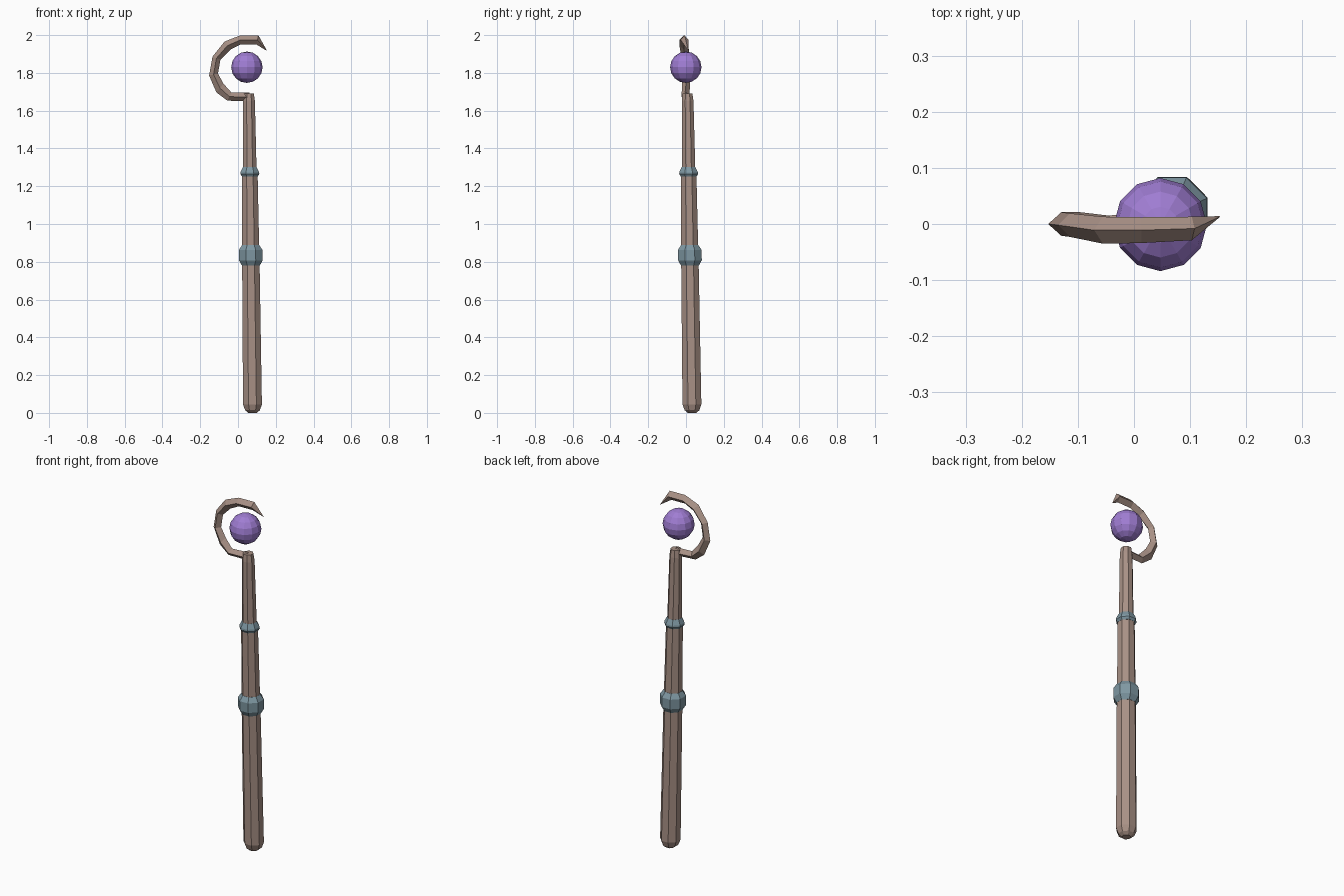
import bpy, bmesh
from math import pi, cos, sin
from mathutils import Vector

cube = bpy.data.objects.get("Cube")
if cube:
    bpy.data.objects.remove(cube, do_unlink=True)


def material(name, rgb):
    m = bpy.data.materials.new(name)
    m.use_nodes = True
    m.diffuse_color = (*rgb, 1)
    m.node_tree.nodes["Principled BSDF"].inputs["Base Color"].default_value = (*rgb, 1)
    return m


WOOD = material("brown wood", (0.39, 0.28, 0.235))
METAL = material("blue grey metal", (0.21, 0.31, 0.36))
GEM = material("purple crystal", (0.35, 0.205, 0.65))


def finish(bm, name, mat):
    bmesh.ops.recalc_face_normals(bm, faces=bm.faces)
    mesh = bpy.data.meshes.new(name)
    bm.to_mesh(mesh)
    bm.free()
    mesh.materials.append(mat)
    obj = bpy.data.objects.new(name, mesh)
    bpy.context.collection.objects.link(obj)
    return obj


def loft(name, loops, mat):
    """Skin a list of equal-sized point loops and cap both ends."""
    bm = bmesh.new()
    rows = [[bm.verts.new(p) for p in loop] for loop in loops]
    n = len(rows[0])
    for a, b in zip(rows, rows[1:]):
        for i in range(n):
            j = (i + 1) % n
            bm.faces.new((a[i], a[j], b[j], b[i]))
    bm.faces.new(rows[0])
    bm.faces.new(rows[-1])
    return finish(bm, name, mat)


# The whole pole leans slightly along one axis
FOOT, HEAD = Vector((0.077, 0.032, 0)), Vector((0.058, 0.008, 1.69))


def turned(name, profile, mat, sides=8):
    """Faceted turning around the leaning axis, from (height, half width) pairs."""
    loops = []
    for z, half in profile:
        c = FOOT.lerp(HEAD, z / HEAD.z)
        r = half / cos(pi / sides)
        angles = [2 * pi * (i + 0.5) / sides for i in range(sides)]
        loops.append([c + Vector((r * cos(a), r * sin(a), 0)) for a in angles])
    return loft(name, loops, mat)


# Shaft sections
turned("lower_shaft", [(0, 0.022), (0.014, 0.039), (0.045, 0.05), (0.82, 0.046)], WOOD)
turned("middle_shaft", [(0.82, 0.0455), (1.27, 0.041)], WOOD)
turned("upper_shaft", [(1.26, 0.036), (1.65, 0.031), (1.69, 0.026)], WOOD)

# Metal collars
turned("large_collar", [(0.78, 0.047), (0.808, 0.063), (0.862, 0.063), (0.888, 0.046)], METAL)
turned("small_collar", [(1.252, 0.042), (1.265, 0.05), (1.275, 0.049), (1.302, 0.036)], METAL)

# Curled hook: outer ridge x, z, inner ridge x, z, centre y, half thickness
hook = [
    (0.06, 1.65, 0.06, 1.695, 0.004, 0.022),
    (-0.056, 1.653, -0.034, 1.695, -0.005, 0.02),
    (-0.114, 1.696, -0.077, 1.743, 0.0, 0.021),
    (-0.153, 1.786, -0.106, 1.796, 0.0, 0.021),
    (-0.135, 1.886, -0.093, 1.87, -0.002, 0.021),
    (-0.071, 1.966, -0.04, 1.923, -0.011, 0.024),
    (0.013, 1.999, 0.013, 1.95, -0.011, 0.023),
    (0.108, 1.999, 0.098, 1.95, -0.008, 0.021),
    (0.153, 1.918, 0.152, 1.917, 0.013, 0.001),
]
loops = []
for ox, oz, ix, iz, y, half in hook:
    mx, mz = (ox + ix) / 2, (oz + iz) / 2
    loops.append([(ox, y, oz), (mx, y + half, mz), (ix, y, iz), (mx, y - half, mz)])
loft("hook", loops, WOOD)

# Floating orb inside the hook
bm = bmesh.new()
bmesh.ops.create_uvsphere(bm, u_segments=12, v_segments=8, radius=0.083)
finish(bm, "orb", GEM).location = (0.047, -0.001, 1.83)
